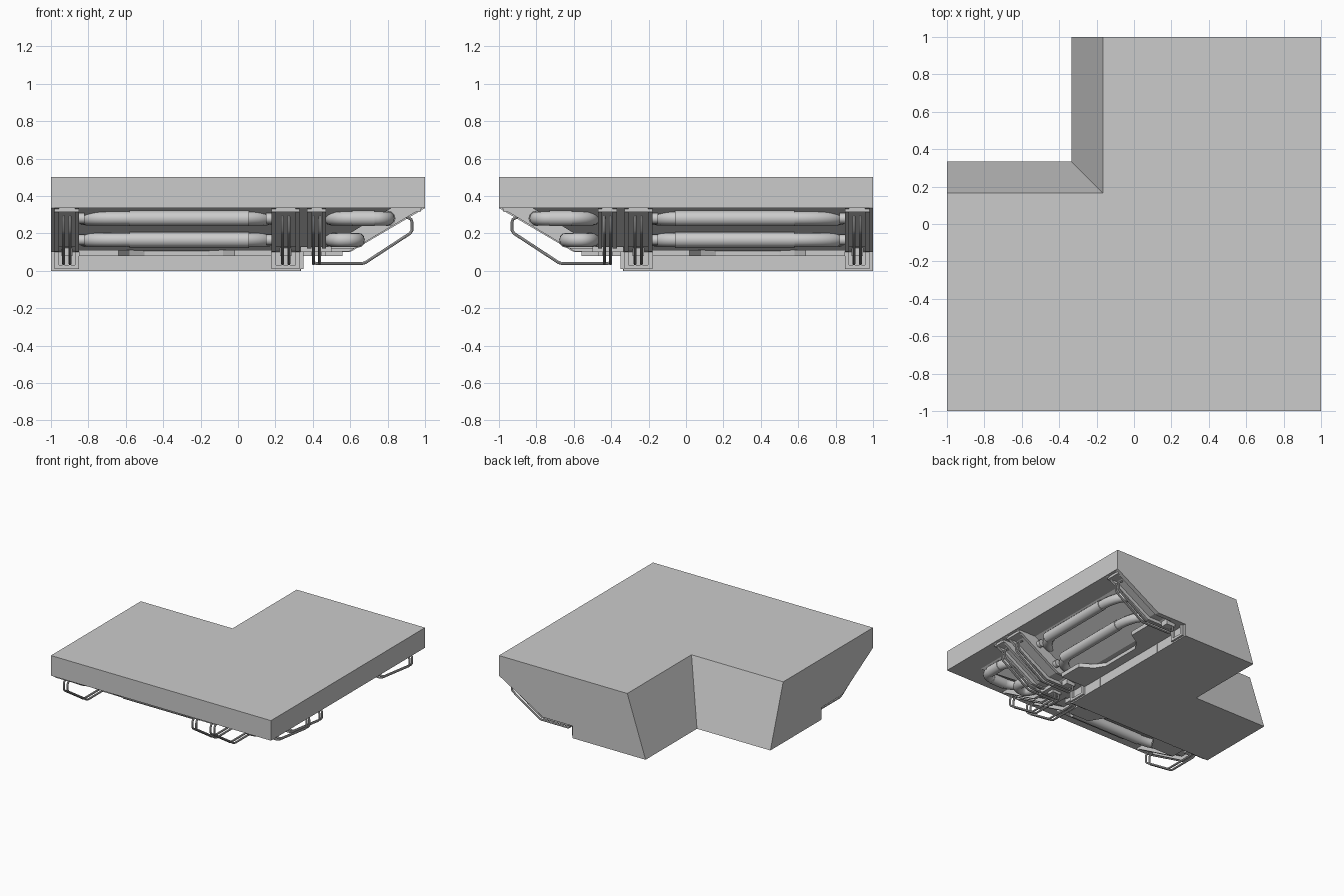
import bpy, bmesh, math

if "Cube" in bpy.data.objects:
    bpy.data.objects.remove(bpy.data.objects["Cube"])

# Both outer sides share one layout: u runs along the side, d is distance
# outward from the centre, z is up. "front" faces -y, "right" faces +x.
SIDES = ("front", "right")


def put(side, u, d, z):
    return (u, -d, z) if side == "front" else (d, -u, z)


def finish(bm, name):
    bmesh.ops.recalc_face_normals(bm, faces=bm.faces)
    me = bpy.data.meshes.new(name)
    bm.to_mesh(me)
    bm.free()
    ob = bpy.data.objects.new(name, me)
    bpy.context.collection.objects.link(ob)
    return ob


def prism(name, a, b):
    """Solid between two matching point loops."""
    bm = bmesh.new()
    va = [bm.verts.new(p) for p in a]
    vb = [bm.verts.new(p) for p in b]
    bm.faces.new(va)
    bm.faces.new(vb)
    n = len(a)
    for i in range(n):
        j = (i + 1) % n
        bm.faces.new((va[i], va[j], vb[j], vb[i]))
    return finish(bm, name)


def section(name, side, prof, u0, u1):
    """Extrude a (d, z) profile along the side."""
    return prism(name, [put(side, u0, d, z) for d, z in prof],
                 [put(side, u1, d, z) for d, z in prof])


def box(name, side, u0, u1, d0, d1, z0, z1):
    return section(name, side, [(d0, z0), (d1, z0), (d1, z1), (d0, z1)], u0, u1)


def tube(name, pts, r, res=4):
    cu = bpy.data.curves.new(name, 'CURVE')
    cu.dimensions = '3D'
    cu.bevel_depth = r
    cu.bevel_resolution = res
    cu.use_fill_caps = True
    sp = cu.splines.new('POLY')
    sp.points.add(len(pts) - 1)
    for p, co in zip(sp.points, pts):
        p.co = (*co, 1)
    ob = bpy.data.objects.new(name, cu)
    bpy.context.collection.objects.link(ob)
    bpy.ops.object.select_all(action='DESELECT')
    ob.select_set(True)
    bpy.context.view_layer.objects.active = ob
    bpy.ops.object.convert(target='MESH')
    bpy.ops.object.shade_smooth_by_angle(angle=math.radians(40))
    return ob


def bend(u0, d0, u1, d1, n=8):
    """Quarter-ellipse from a straight run (u0, d0) turning to (u1, d1)."""
    return [(u0 + (u1 - u0) * math.sin(t), d1 + (d0 - d1) * math.cos(t))
            for t in (math.pi / 2 * i / n for i in range(n + 1))]


# L-shaped platform body with sloping notch walls and recessed undercut
levels = [(1, .5), (1, .335), (.82, .335), (.45, .11), (.333, .1), (.333, 0)]
bm = bmesh.new()
rings = []
for o, z in levels:
    m = .333 - .333 * z
    loop = [(-1, -o), (o, -o), (o, 1), (-m, 1), (-m, m), (-1, m)]
    rings.append([bm.verts.new((x, y, z)) for x, y in loop])
bm.faces.new(rings[0])
bm.faces.new(rings[-1])
for r0, r1 in zip(rings, rings[1:]):
    for i in range(6):
        j = (i + 1) % 6
        bm.faces.new((r0[i], r0[j], r1[j], r1[i]))
bmesh.ops.remove_doubles(bm, verts=bm.verts, dist=1e-4)
finish(bm, "platform_body")

END = [(1, .335), (.6, .1), (.333, .1), (.333, .2), (.7, .335)]
PLATE = [(.985, .335), (.595, .103), (.35, .103), (.35, .01),
         (.33, .01), (.33, .2), (.7, .335)]
SHORT = [(.985, .335), (.62, .118), (.42, .118), (.42, .2), (.7, .335)]
CHANNEL = [(.93, .335), (.58, .128), (.4, .128), (.4, .2), (.7, .335)]
RAIL = [(.90, .29), (.925, .275), (.93, .26), (.93, .215), (.92, .2),
        (.68, .043), (.66, .038), (.42, .038), (.405, .045), (.405, .11)]
FRAMES = [(-.98, -.85, PLATE), (.18, .33, PLATE), (.37, .47, SHORT)]
PIPES = [(.8, .28), (.64, .165)]

for side in SIDES:
    # closed end wall
    section(side + "_end_wall", side, END, -1, -.98)

    # support frames, each with two cheek plates, a channel and two hand rails
    for k, (u0, u1, prof) in enumerate(FRAMES):
        tag = f"{side}_frame_{k}"
        c = (u0 + u1) / 2
        section(tag + "_cheek_a", side, prof, u0, u0 + .022)
        section(tag + "_cheek_b", side, prof, u1 - .022, u1)
        section(tag + "_channel", side, CHANNEL, u0 + .022, u1 - .022)
        box(tag + "_head", side, u0, u1, .9, .975, .315, .336)
        box(tag + "_bracket", side, c - .03, c + .03, .39, .47, .078, .13)
        if prof is PLATE:
            box(tag + "_foot", side, u0, u1, .33, .35, .01, .03)
        for s in (-1, 1):
            tube(tag + "_rail", [put(side, c + s * .017, d, z) for d, z in RAIL],
                 .008, 2)

    # long pipes with thicker sleeves and ends bending into the recess
    for k, (d, z) in enumerate(PIPES):
        path = bend(-.58, d, -.82, d - .12)[::-1] + bend(.07, d, .17, d - .12)
        path = bend(-.58, d, -.82, d - .12)[::-1] + bend(-.09 + .03, d, .16, d - .12)
        tube(f"{side}_pipe_{k}", [put(side, u, q, z) for u, q in path], .037)
        tube(f"{side}_pipe_sleeve_{k}",
             [put(side, -.58, d, z), put(side, .06, d, z)], .042)
        # small couplings between pipe ends and frames
        for u in (-.835, .165):
            tube(f"{side}_coupling_{k}",
                 [put(side, u - .015, d - .02, z), put(side, u + .015, d - .02, z)], .028)

    # lower ledge with a trapezoid opening
    plan = [(-.85, .333), (-.85, .56), (-.64, .56), (-.58, .46), (-.5, .41),
            (-.16, .41), (-.08, .46), (-.02, .56), (.18, .56), (.18, .333)]
    prism(side + "_ledge", [put(side, u, d, .078) for u, d in plan],
          [put(side, u, d, .112) for u, d in plan])

    # seam strips on the base wall
    for u in (-.667, 0):
        box(side + "_seam", side, u - .004, u + .004, .33, .337, 0, .08)

# corner pipes turning from the front to the right side
for k, (d, z) in enumerate(PIPES):
    r = .07
    half = bend(.56 + .06 * (1 - k), d, .5, d - .1)[::-1]
    half += [(d - r + r * math.sin(t), d - r + r * math.cos(t))
             for t in (math.pi / 4 * i / 4 for i in range(1, 5))]
    front = [put("front", u, q, z) for u, q in half]
    right = [put("right", u, q, z) for u, q in half]
    tube(f"corner_pipe_{k}", front + right[-2::-1], .038)
    if k == 0:
        for side in SIDES:
            tube("corner_pipe_sleeve", [put(side, .61, d, z), put(side, d - r, d, z)], .042)

# corner ledge joining both sides under the hip
plan = [(.333, -.5), (.5, -.5), (.5, -.333), (.333, -.333)]
prism("corner_ledge", [(x, y, .1) for x, y in plan], [(x, y, .13) for x, y in plan])
